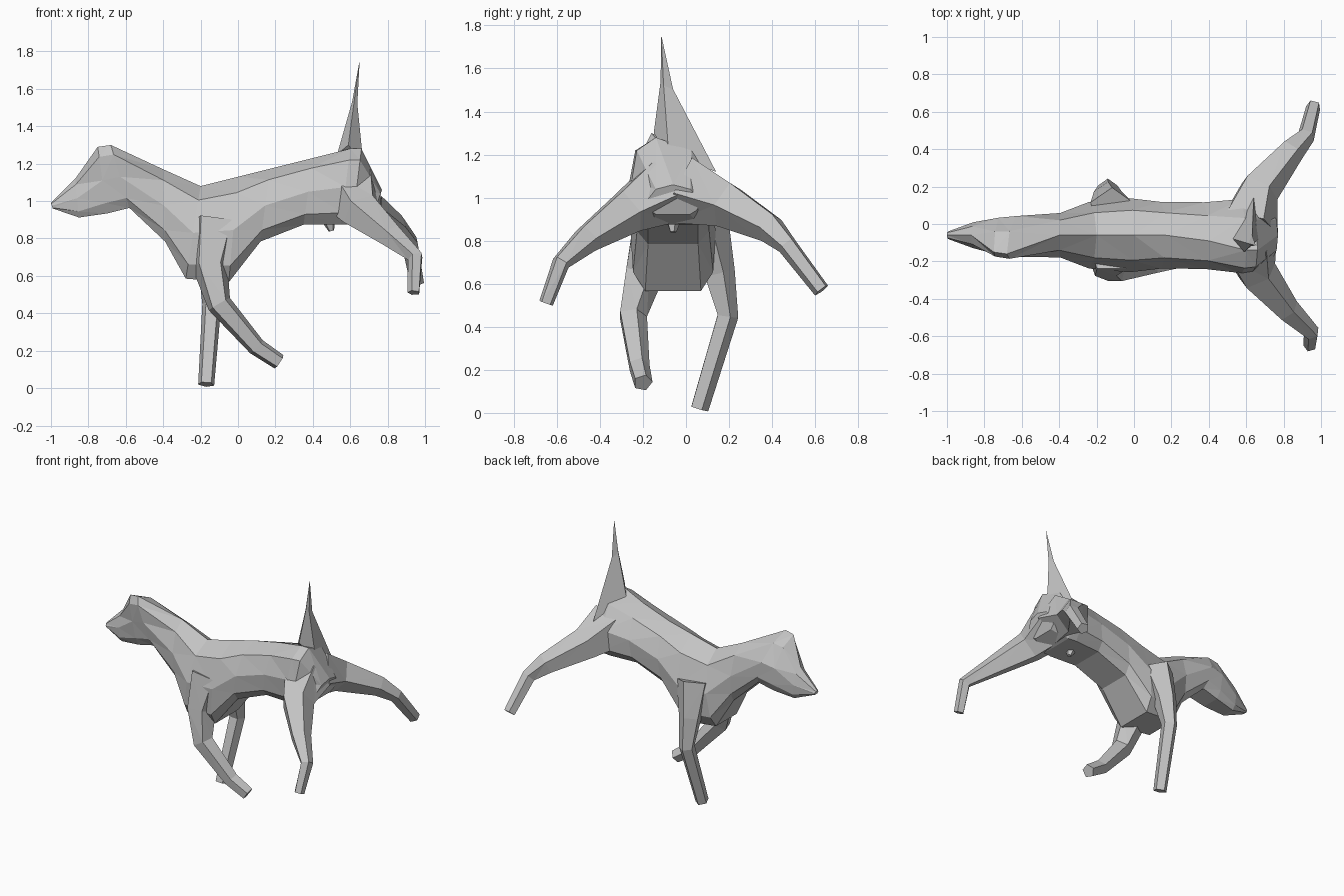
import bpy, bmesh, math
from mathutils import Vector

if "Cube" in bpy.data.objects:
    bpy.data.objects.remove(bpy.data.objects["Cube"])

grey = bpy.data.materials.new("plain grey")
grey.use_nodes = True
colour = (.55, .55, .55, 1)
grey.diffuse_color = colour
grey.node_tree.nodes["Principled BSDF"].inputs["Base Color"].default_value = colour


def loft(name, rings):
    """Skin a row of equal-sized rings, close both ends, keep faceted."""
    bm = bmesh.new()
    rows = [[bm.verts.new(point) for point in ring] for ring in rings]
    count = len(rows[0])
    for near, far in zip(rows, rows[1:]):
        for i in range(count):
            j = (i + 1) % count
            bm.faces.new((near[i], near[j], far[j], far[i]))
    bm.faces.new(rows[0])
    bm.faces.new(rows[-1])
    bmesh.ops.triangulate(bm, faces=bm.faces[:])
    bmesh.ops.recalc_face_normals(bm, faces=bm.faces[:])
    mesh = bpy.data.meshes.new(name)
    bm.to_mesh(mesh)
    bm.free()
    mesh.materials.append(grey)
    obj = bpy.data.objects.new(name, mesh)
    bpy.context.collection.objects.link(obj)


def section(x, top, bottom, width, slant):
    """Nine-sided section, ridged above and broad below; tall ones lean to the right side."""
    sides = 9
    lean = max(0, top - 1.2)
    ring = []
    for k in range(sides):
        angle = math.tau * k / sides
        height = ((1 + math.cos(angle)) / 2) ** 1.3
        spread = abs(math.sin(angle)) ** (.4 + .6 * height)
        ring.append((x + slant * (1 - height),
                     math.copysign(width * spread, math.sin(angle)) - lean * height ** 4 - .06,
                     bottom + (top - bottom) * height))
    return ring


def limb(name, side, root, foot, path):
    """Five-sided limb along a path, tapering quickly from root to foot."""
    sides = 5
    points = [Vector(p) for p in path]
    last = len(points) - 1
    rings = []
    for i, centre in enumerate(points):
        along = (points[min(i + 1, last)] - points[max(i - 1, 0)]).normalized()
        depth = along.cross(Vector(side)).normalized()
        across = depth.cross(along)
        radius = foot + (root - foot) * (1 - i / last) ** 2
        rings.append([])
        for k in range(sides):
            angle = math.tau * k / sides
            offset = across * math.cos(angle) + depth * math.sin(angle)
            rings[-1].append(centre + offset * radius)
    loft(name, rings)


# Head and neck: position, top, bottom, half width, backward slant of the lower edge
body = [
    (-1, .99, .96, .02, .01),
    (-.87, 1.12, .91, .07, .02),
    (-.75, 1.29, .93, .1, .05),
    (-.68, 1.3, .96, .11, .1),
    (-.4, 1.17, .78, .12, .01),
    (-.2, 1.08, .58, .18, -.08),
]

# Trunk: position, belly height, half width; the back rises evenly, then drops at the rump
trunk = [(0, .56, .2), (.17, .78, .18), (.4, .87, .18), (.6, .87, .2), (.66, .87, .19), (.77, .92, .12)]
body += [(x, min(1.13 + x / 4, 2.6 - 2 * x), belly, width, -.05) for x, belly, width in trunk]
loft("head_and_trunk", [section(*row) for row in body])

# Forelegs: the right one reaches back, the left one hangs down
sideways = Vector((0, 1, 0))
limb("right_foreleg", sideways, .14, .045, [
    (-.12, -.13, .88), (-.15, -.2, .65), (-.1, -.25, .45), (.1, -.22, .22), (.22, -.2, .14)])
limb("left_foreleg", sideways, .12, .045, [
    (-.12, .08, .88), (-.14, .15, .65), (-.14, .19, .45), (-.17, .06, .02)])

# Hind legs: thrown out sideways and backwards
limb("right_hind_leg", (.8, .6, 0), .17, .035, [
    (.61, -.1, 1.04), (.66, -.27, .94), (.82, -.46, .81), (.95, -.58, .7), (.94, -.65, .51)])
limb("left_hind_leg", (.8, -.6, 0), .17, .04, [
    (.61, 0, 1.04), (.67, .19, .97), (.84, .39, .86), (.92, .47, .78), (.96, .63, .57)])

# Upright tail: a thin spike, spread at its root towards the left hip
tail_root = [Vector(p) for p in
             [(.53, -.08, 1.25), (.59, -.15, 1.3), (.67, -.08, 1.2), (.64, .14, 1.12)]]
shaft = Vector((.63, -.11, 1.6))
tip = Vector((.65, -.115, 1.75))
stages = [(tip, 0), (shaft, .8), (tip, .99)]
loft("tail", [[corner.lerp(goal, step) for corner in tail_root] for goal, step in stages])

# Small tuft under the rear belly
limb("belly_tuft", sideways, .06, .015, [(.47, -.06, .95), (.5, -.06, .84)])
